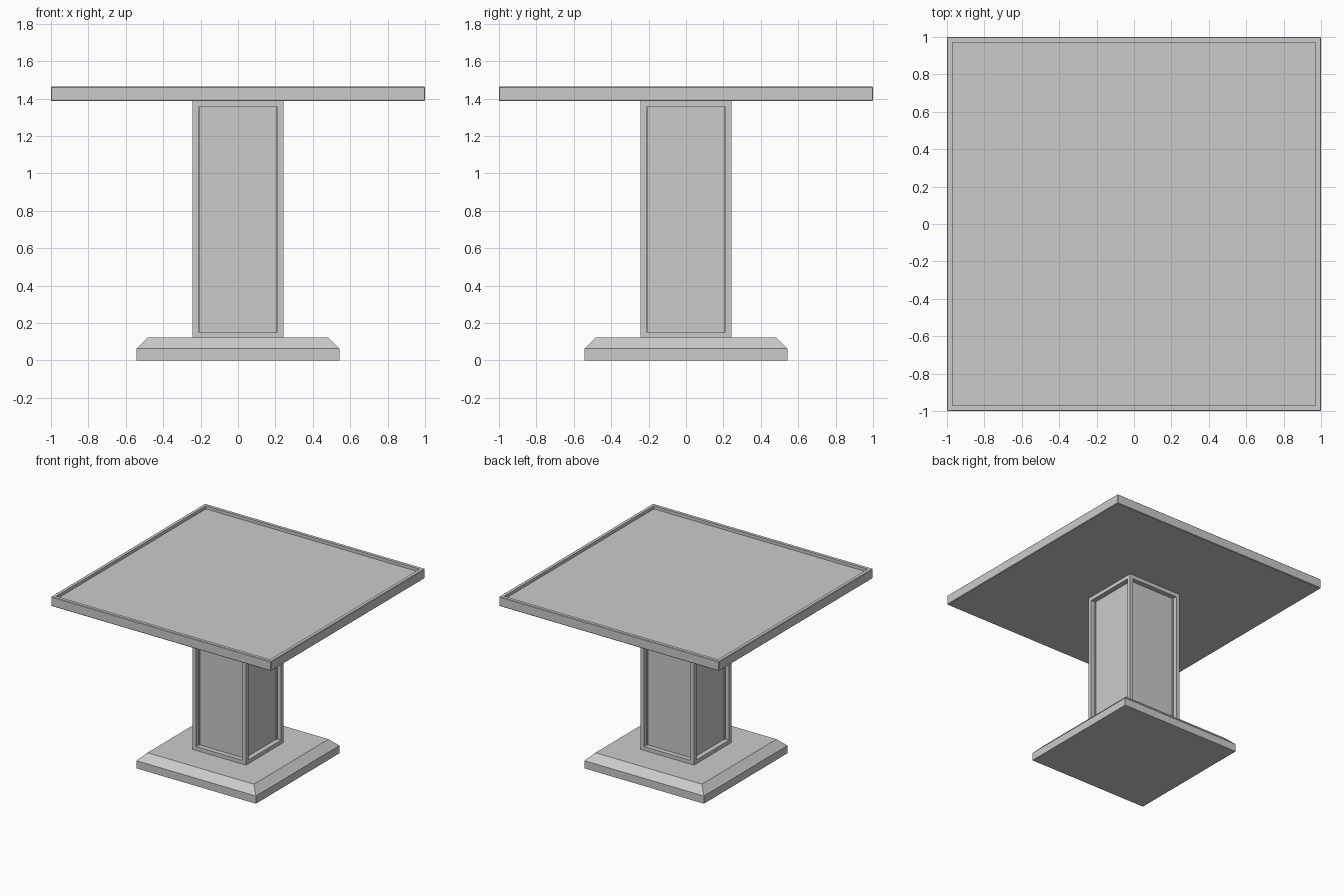
import bpy, bmesh

if "Cube" in bpy.data.objects:
    bpy.data.objects.remove(bpy.data.objects["Cube"])


def block(half, z0, z1):
    """Square block as a bmesh."""
    bm = bmesh.new()
    bmesh.ops.create_cube(bm, size=2)
    for v in bm.verts:
        v.co = (v.co.x * half, v.co.y * half, z1 if v.co.z > 0 else z0)
    bm.normal_update()
    return bm


def recess(bm, faces, border, depth):
    """Inset each face, then push the panel straight in."""
    for face in faces:
        normal = face.normal.copy()
        bmesh.ops.inset_region(bm, faces=[face], thickness=border)
        face = bmesh.ops.extrude_discrete_faces(bm, faces=[face])["faces"][0]
        bmesh.ops.translate(bm, verts=face.verts, vec=-normal * depth)


def finish(bm, name):
    bmesh.ops.recalc_face_normals(bm, faces=bm.faces)
    mesh = bpy.data.meshes.new(name)
    bm.to_mesh(mesh)
    bm.free()
    bpy.context.collection.objects.link(bpy.data.objects.new(name, mesh))


# Base plinth with a chamfered upper edge
bm = block(0.543, 0, 0.063)
top = max(bm.faces, key=lambda f: f.normal.z)
top = bmesh.ops.extrude_discrete_faces(bm, faces=[top])["faces"][0]
for v in top.verts:
    v.co.x *= 0.484 / 0.543
    v.co.y *= 0.484 / 0.543
    v.co.z = 0.122
finish(bm, "base")

# Column with a sunken panel on all four sides
bm = block(0.243, 0.122, 1.386)
recess(bm, [f for f in bm.faces if abs(f.normal.z) < 0.5], 0.044, 0.04)
finish(bm, "column")

# Table top with a fine edge bevel and a raised rim
bm = block(1.0, 1.386, 1.464)
bmesh.ops.bevel(bm, geom=bm.edges[:], offset=0.004, segments=1, affect='EDGES')
bm.normal_update()
recess(bm, [max(bm.faces, key=lambda f: f.normal.z)], 0.035, 0.025)
finish(bm, "table_top")
